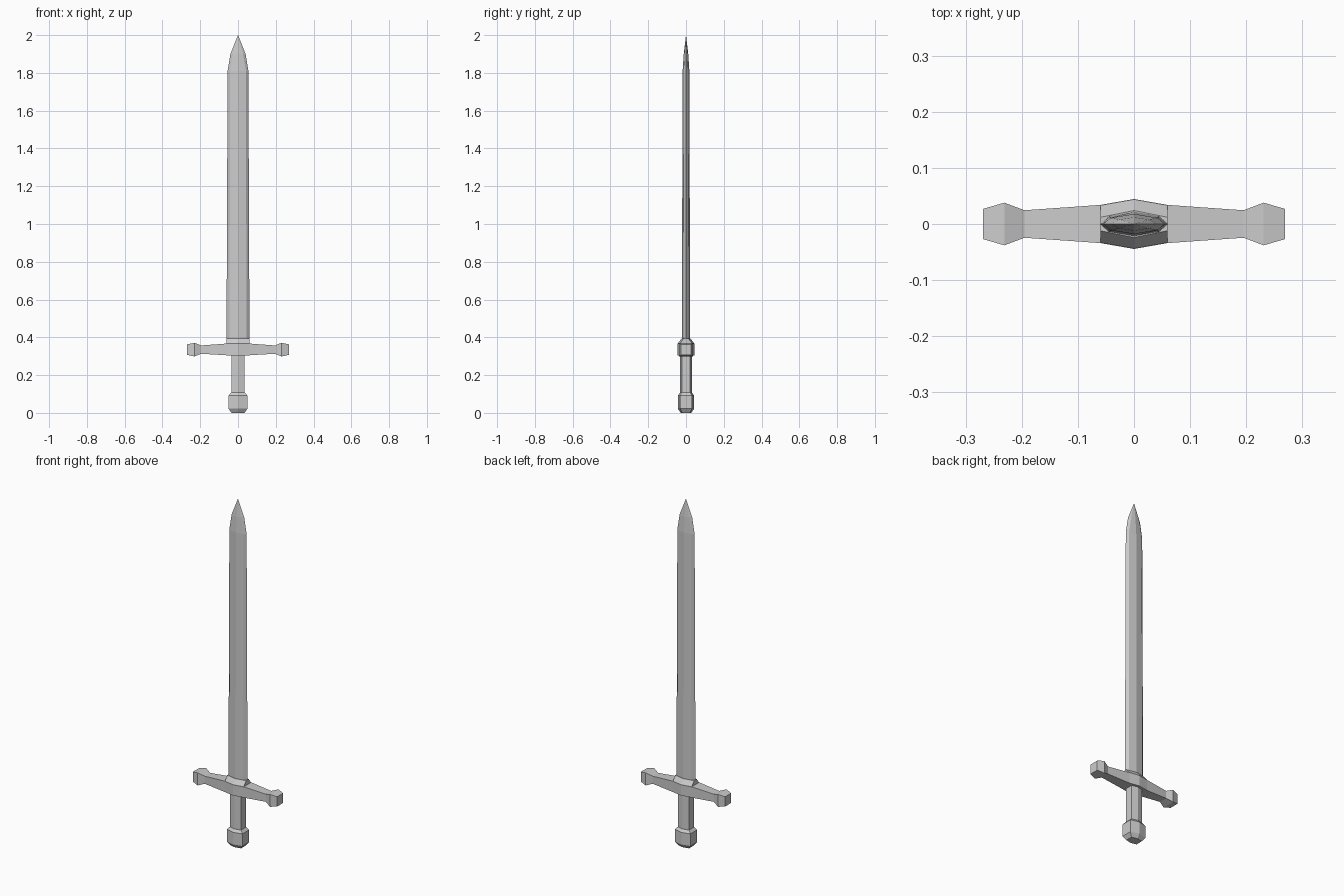
import bpy, bmesh

if "Cube" in bpy.data.objects:
    bpy.data.objects.remove(bpy.data.objects["Cube"])


def loft(name, rings, tip=None):
    """Skin a stack of equal-length rings; close with caps or a tip point."""
    bm = bmesh.new()
    loops = [[bm.verts.new(p) for p in ring] for ring in rings]
    n = len(loops[0])
    for a, b in zip(loops, loops[1:]):
        for i in range(n):
            j = (i + 1) % n
            bm.faces.new((a[i], a[j], b[j], b[i]))
    bm.faces.new(loops[0][::-1])
    if tip:
        t = bm.verts.new(tip)
        for i in range(n):
            bm.faces.new((loops[-1][i], loops[-1][(i + 1) % n], t))
    else:
        bm.faces.new(loops[-1])
    bmesh.ops.recalc_face_normals(bm, faces=bm.faces[:])
    mesh = bpy.data.meshes.new(name)
    bm.to_mesh(mesh)
    bm.free()
    obj = bpy.data.objects.new(name, mesh)
    bpy.context.collection.objects.link(obj)
    return obj


def hexagon(z, w, side, ridge):
    """Flat box section with a raised ridge front and back."""
    return [(w, -side, z), (w, side, z), (0, ridge, z),
            (-w, side, z), (-w, -side, z), (0, -ridge, z)]


def blade_section(z, w, bevel, y, ridge):
    """Double-edged section with sharpened sides and a central ridge."""
    return [(w, 0, z), (bevel, y, z), (0, ridge, z), (-bevel, y, z),
            (-w, 0, z), (-bevel, -y, z), (0, -ridge, z), (bevel, -y, z)]


def guard_section(x, y, z0, z1):
    return [(x, -y, z0), (x, y, z0), (x, y, z1), (x, -y, z1)]


# Blade with pointed tip
loft("blade", [
    blade_section(0.36, 0.061, 0.045, 0.014, 0.022),
    blade_section(1.81, 0.055, 0.042, 0.011, 0.018),
    blade_section(1.90, 0.040, 0.026, 0.008, 0.012),
], tip=(0, 0, 2.0))

# Cross guard with flared ends
half = [(0.06, 0.034, 0.305, 0.367), (0.195, 0.0245, 0.313, 0.357),
        (0.231, 0.038, 0.299, 0.371), (0.269, 0.027, 0.307, 0.363)]
left = [guard_section(-x, *r) for x, *r in reversed(half)]
right = [guard_section(x, *r) for x, *r in half]
loft("cross_guard", left + [guard_section(0, 0.0445, 0.305, 0.367)] + right)

# Sloped collar at the blade root
loft("blade_collar", [hexagon(0.366, 0.06, 0.034, 0.0445),
                      hexagon(0.394, 0.06, 0.012, 0.024)])

# Grip
loft("grip", [hexagon(0.09, 0.035, 0.022, 0.031),
              hexagon(0.31, 0.035, 0.022, 0.031)])

# Pommel with chamfered top and bottom
loft("pommel", [hexagon(0.0, 0.034, 0.02, 0.028),
                hexagon(0.022, 0.05, 0.031, 0.043),
                hexagon(0.092, 0.05, 0.031, 0.043),
                hexagon(0.107, 0.036, 0.023, 0.032)])
